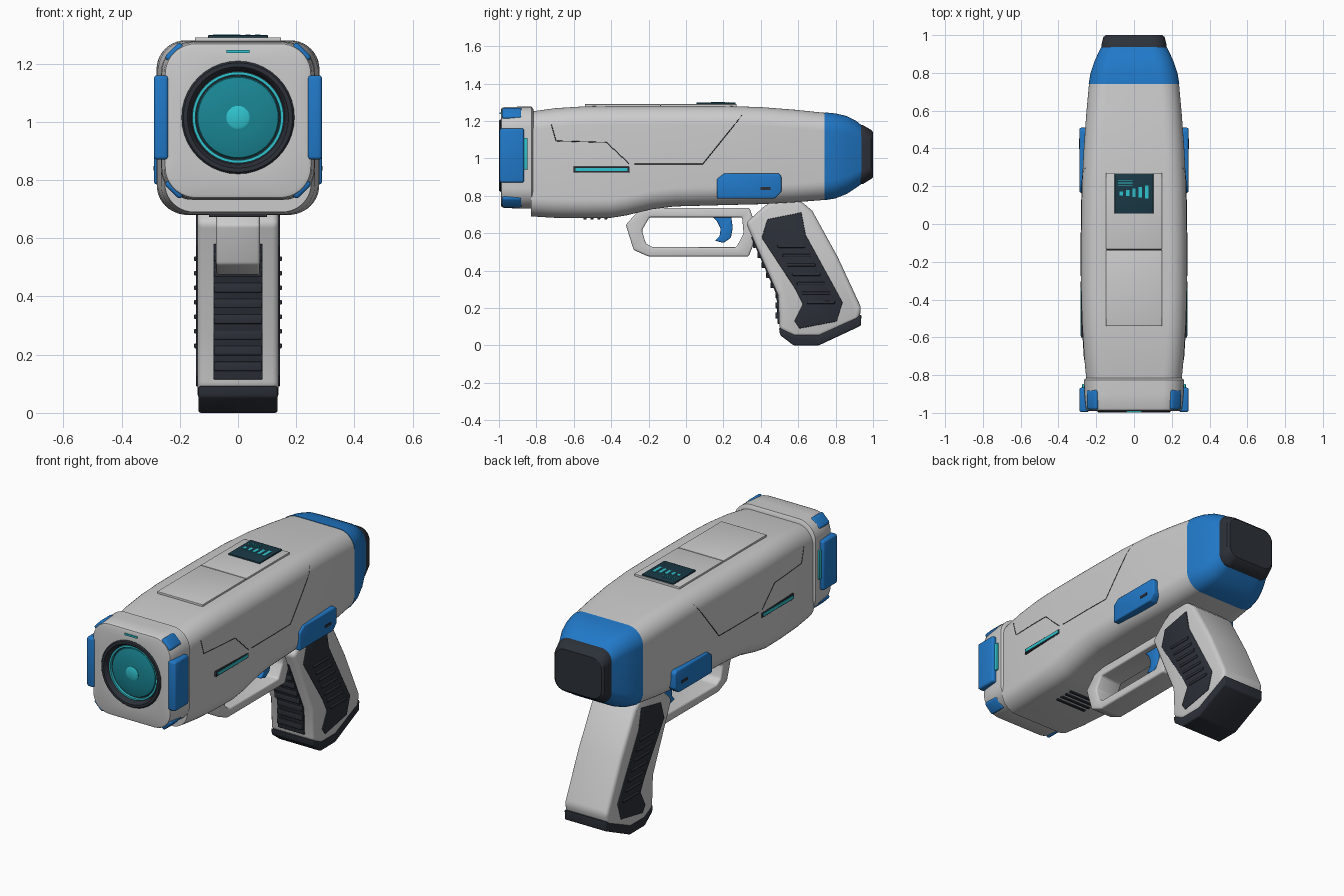
import bpy, bmesh, math
from mathutils import Vector, Matrix
from mathutils.bvhtree import BVHTree


def mat(name, r, g, b):
    m = bpy.data.materials.new(name)
    m.diffuse_color = (r, g, b, 1)
    return m


BLUE = mat("blue", 0.015, 0.19, 0.58)
DARK = mat("dark", 0.025, 0.03, 0.04)
TEAL = mat("teal", 0.03, 0.55, 0.62)
DEEP = mat("deep_teal", 0.01, 0.24, 0.3)
SCREEN = mat("screen", 0.01, 0.04, 0.06)


def finish(name, bm, color=None, bevel=0, segs=3):
    bmesh.ops.remove_doubles(bm, verts=bm.verts, dist=1e-5)
    bmesh.ops.recalc_face_normals(bm, faces=bm.faces)
    if bevel:
        edges = [e for e in bm.edges if e.calc_face_angle(0) > 0.4]
        bmesh.ops.bevel(bm, geom=edges, offset=bevel, segments=segs, profile=0.5,
                        affect='EDGES', clamp_overlap=True)
    me = bpy.data.meshes.new(name)
    bm.to_mesh(me)
    bm.free()
    ob = bpy.data.objects.new(name, me)
    bpy.context.collection.objects.link(ob)
    if color:
        me.materials.append(color)
    bpy.ops.object.select_all(action='DESELECT')
    ob.select_set(True)
    bpy.context.view_layer.objects.active = ob
    bpy.ops.object.shade_smooth_by_angle(angle=math.radians(32))
    return ob


def rrect(y, hw, z0, z1, r, k=10):
    """Rounded rectangle ring in the xz plane."""
    pts = []
    for i, (sx, zc) in enumerate([(1, z1 - r), (-1, z1 - r), (-1, z0 + r), (1, z0 + r)]):
        for j in range(k + 1):
            a = math.pi / 2 * (i + j / k)
            pts.append(Vector((sx * (hw - r) + r * math.cos(a), y, zc + r * math.sin(a))))
    return pts


def loft(name, sections, color=None):
    bm = bmesh.new()
    rings = [[bm.verts.new(p) for p in rrect(*s)] for s in sections]
    n = len(rings[0])
    for a, b in zip(rings, rings[1:]):
        for i in range(n):
            bm.faces.new((a[i], a[(i + 1) % n], b[(i + 1) % n], b[i]))
    bm.faces.new(rings[0])
    bm.faces.new(rings[-1])
    return finish(name, bm, color)


def disc(y, r, zc=1.015):
    return (y, r, zc - r, zc + r, r * 0.9999)


def prism(name, pts, x0, x1, color=None, bevel=0.0, hole=None):
    """Side profile (y, z) extruded along x, optional hole with as many points."""
    bm = bmesh.new()
    n = len(pts)
    loops = [[bm.verts.new((x, y, z)) for y, z in p]
             for p in ([pts, hole] if hole else [pts]) for x in (x0, x1)]
    pairs = [(0, 1)] + ([(2, 3), (0, 2), (1, 3)] if hole else [])
    for a, b in pairs:
        for i in range(n):
            j = (i + 1) % n
            bm.faces.new((loops[a][i], loops[a][j], loops[b][j], loops[b][i]))
    if not hole:
        bm.faces.new(loops[0])
        bm.faces.new(loops[1])
    return finish(name, bm, color, bevel)


def box(name, c, size, color=None, bevel=0.0, rot=None):
    bm = bmesh.new()
    bmesh.ops.create_cube(bm, size=1)
    m = Matrix.Translation(c) @ (rot or Matrix()) @ Matrix.Diagonal((*size, 1))
    bmesh.ops.transform(bm, matrix=m, verts=bm.verts)
    return finish(name, bm, color, bevel)


# main shell
body = loft("body_shell", [
    (-0.83, 0.252, 0.69, 1.25, 0.10), (-0.70, 0.264, 0.682, 1.268, 0.10),
    (-0.54, 0.274, 0.68, 1.278, 0.10), (-0.40, 0.279, 0.682, 1.28, 0.10),
    (-0.32, 0.28, 0.695, 1.28, 0.10), (-0.18, 0.28, 0.728, 1.28, 0.10),
    (-0.06, 0.28, 0.743, 1.28, 0.10), (0.20, 0.276, 0.75, 1.28, 0.10),
    (0.40, 0.266, 0.755, 1.274, 0.10), (0.58, 0.253, 0.765, 1.26, 0.10),
    (0.745, 0.238, 0.778, 1.243, 0.10)])

# rear cap and plug
loft("rear_cap", [
    (0.74, 0.24, 0.776, 1.246, 0.10), (0.80, 0.23, 0.786, 1.24, 0.10),
    (0.86, 0.21, 0.81, 1.226, 0.095), (0.91, 0.187, 0.843, 1.2, 0.085),
    (0.945, 0.17, 0.868, 1.172, 0.075)], BLUE)
loft("rear_plug", [
    (0.92, 0.172, 0.862, 1.178, 0.07), (0.945, 0.173, 0.862, 1.178, 0.07),
    (0.99, 0.162, 0.89, 1.152, 0.065), (1.0, 0.15, 0.90, 1.14, 0.06)], DARK)

# muzzle collar with a round opening
loft("muzzle_collar", [
    (-0.815, 0.25, 0.745, 1.26, 0.10), (-0.825, 0.265, 0.732, 1.276, 0.11),
    (-0.90, 0.262, 0.732, 1.276, 0.11), (-0.972, 0.255, 0.735, 1.274, 0.11),
    (-0.986, 0.25, 0.74, 1.268, 0.105), (-0.99, 0.24, 0.75, 1.258, 0.10),
    disc(-0.99, 0.188), disc(-0.94, 0.188)])
loft("lens_ring", [
    disc(-0.945, 0.194), disc(-0.992, 0.194), disc(-0.999, 0.188), disc(-0.999, 0.174),
    disc(-0.99, 0.166), disc(-0.962, 0.16)], DARK)
loft("lens_rim", [disc(-0.955, 0.157), disc(-0.975, 0.157), disc(-0.975, 0.147),
                  disc(-0.955, 0.145)], TEAL)
loft("lens_glass", [disc(-0.955, 0.146), disc(-0.967, 0.138), disc(-0.975, 0.11),
                    disc(-0.98, 0.07), disc(-0.982, 0.03)], DEEP)
loft("lens_core", [disc(-0.97, 0.04), disc(-0.984, 0.04), disc(-0.987, 0.034)], TEAL)
box("muzzle_light", (0, -0.99, 1.241), (0.08, 0.014, 0.01), TEAL)

# top plates and display
box("top_plate_front", (0, -0.339, 1.279), (0.296, 0.402, 0.022), None, 0.003)
box("top_plate_rear", (0, 0.068, 1.279), (0.296, 0.404, 0.022), None, 0.003)
box("top_plate_seam", (0, -0.136, 1.277), (0.29, 0.012, 0.02), DARK)
box("display", (0, 0.16, 1.287), (0.205, 0.21, 0.022), SCREEN, 0.003)
for i in range(5):
    h = 0.022 + 0.012 * i
    box("display_bar", (-0.068 + 0.034 * i, 0.135 + h / 2 + 0.004 * (4 - i), 1.299),
        (0.018, h, 0.002), TEAL)
for i in range(3):
    box("display_line", (-0.047, 0.206 + 0.011 * i, 1.299), (0.078, 0.003, 0.002), TEAL)

# underside vents
for i in range(4):
    box("vent_slat", (0, -0.54 + 0.037 * i, 0.68), (0.2, 0.016, 0.014), DARK, 0.003)

# handle
grip = [(0.32, 0.655), (0.42, 0.745), (0.50, 0.79), (0.61, 0.775), (0.675, 0.72),
        (0.81, 0.475), (0.938, 0.2), (0.925, 0.14), (0.71, 0.045), (0.58, 0.045),
        (0.5, 0.085), (0.492, 0.27)]
prism("grip", grip, -0.14, 0.14, None, 0.022)
prism("grip_base", [(0.497, 0.095), (0.575, 0.06), (0.715, 0.06), (0.938, 0.165),
                    (0.935, 0.105), (0.71, 0.0), (0.575, 0.0), (0.503, 0.055)],
      -0.136, 0.136, DARK, 0.008)
prism("grip_front_strap", [(0.348, 0.58), (0.484, 0.27), (0.49, 0.115), (0.53, 0.115),
                           (0.53, 0.3), (0.40, 0.58)], -0.085, 0.085, DARK, 0.004)
for i in range(8):
    z = 0.16 + 0.054 * i
    y = 0.487 if z < 0.27 else 0.484 - (z - 0.27) * 0.439
    box("strap_rib", (0, y, z), (0.165, 0.018, 0.032), DARK, 0.004)

# trigger guard and trigger
prism("trigger_guard",
      [(-0.322, 0.645), (-0.24, 0.735), (0.34, 0.735), (0.385, 0.60), (0.335, 0.475), (-0.20, 0.475),
       (-0.28, 0.51)], -0.075, 0.075, None, 0.01,
      [(-0.236, 0.615), (-0.195, 0.685), (0.30, 0.685), (0.308, 0.60), (0.27, 0.525), (-0.18, 0.525),
       (-0.215, 0.545)])
prism("trigger", [(0.13, 0.70), (0.165, 0.665), (0.185, 0.625), (0.18, 0.585), (0.155, 0.56),
                  (0.20, 0.548), (0.24, 0.575), (0.25, 0.63), (0.24, 0.70)],
      -0.04, 0.04, BLUE, 0.006)

# parts repeated on both sides
bm = bmesh.new()
bm.from_mesh(body.data)
tree = BVHTree.FromBMesh(bm)
bm.free()


def seam(name, pts, s):
    """Thin panel line laid on the side of the shell."""
    path = []
    for (y0, z0), (y1, z1) in zip(pts, pts[1:]):
        for t in range(10):
            y, z = y0 + (y1 - y0) * t / 9, z0 + (z1 - z0) * t / 9
            hit = tree.ray_cast(Vector((s, y, z)), Vector((-s, 0, 0)))[0]
            if hit:
                path.append(hit)
    cu = bpy.data.curves.new(name, 'CURVE')
    cu.dimensions = '3D'
    cu.bevel_depth = 0.0022
    cu.bevel_resolution = 0
    sp = cu.splines.new('POLY')
    sp.points.add(len(path) - 1)
    for p, h in zip(sp.points, path):
        p.co = (*h, 1)
    cu.materials.append(DARK)
    bpy.context.collection.objects.link(bpy.data.objects.new(name, cu))


for s in (1, -1):
    seam("panel_line", [(-0.72, 1.18), (-0.695, 1.093), (-0.425, 1.085), (-0.305, 0.972)], s)
    seam("panel_line_rear", [(-0.275, 0.97), (0.09, 0.97), (0.30, 1.23)], s)
    box("side_slot", (s * 0.273, -0.452, 0.94), (0.016, 0.30, 0.032), DARK, 0.003)
    box("side_light", (s * 0.276, -0.452, 0.94), (0.016, 0.28, 0.016), TEAL)
    prism("side_plate", [(0.165, 0.785), (0.165, 0.89), (0.205, 0.92), (0.495, 0.92),
                         (0.51, 0.905), (0.51, 0.82), (0.475, 0.785)],
          s * 0.235, s * 0.288, BLUE, 0.008)
    box("side_plate_slot", (s * 0.285, 0.425, 0.84), (0.01, 0.055, 0.016), DARK)
    box("muzzle_side_pad", (s * 0.264, -0.931, 1.015), (0.05, 0.13, 0.29), BLUE, 0.012)
    box("muzzle_side_light", (s * 0.262, -0.862, 1.025), (0.024, 0.03, 0.17), TEAL, 0.003)
    for t, zc in ((1, 1.233), (-1, 0.775)):
        box("muzzle_corner_clip", (s * 0.212, -0.93, zc), (0.075, 0.105, 0.045), BLUE, 0.012,
            Matrix.Rotation(s * t * math.pi / 4, 4, 'Y'))
    prism("grip_side_panel", [(0.435, 0.674), (0.617, 0.711), (0.64, 0.59), (0.837, 0.23),
                              (0.805, 0.128), (0.607, 0.09), (0.58, 0.13), (0.625, 0.22),
                              (0.585, 0.30), (0.405, 0.575)],
          s * 0.12, s * 0.145, DARK, 0.004)
    for i in range(7):
        box("grip_side_rib", (s * 0.144, 0.565 + 0.026 * i, 0.53 - 0.05 * i),
            (0.014, 0.15, 0.016), DARK, 0.004)
